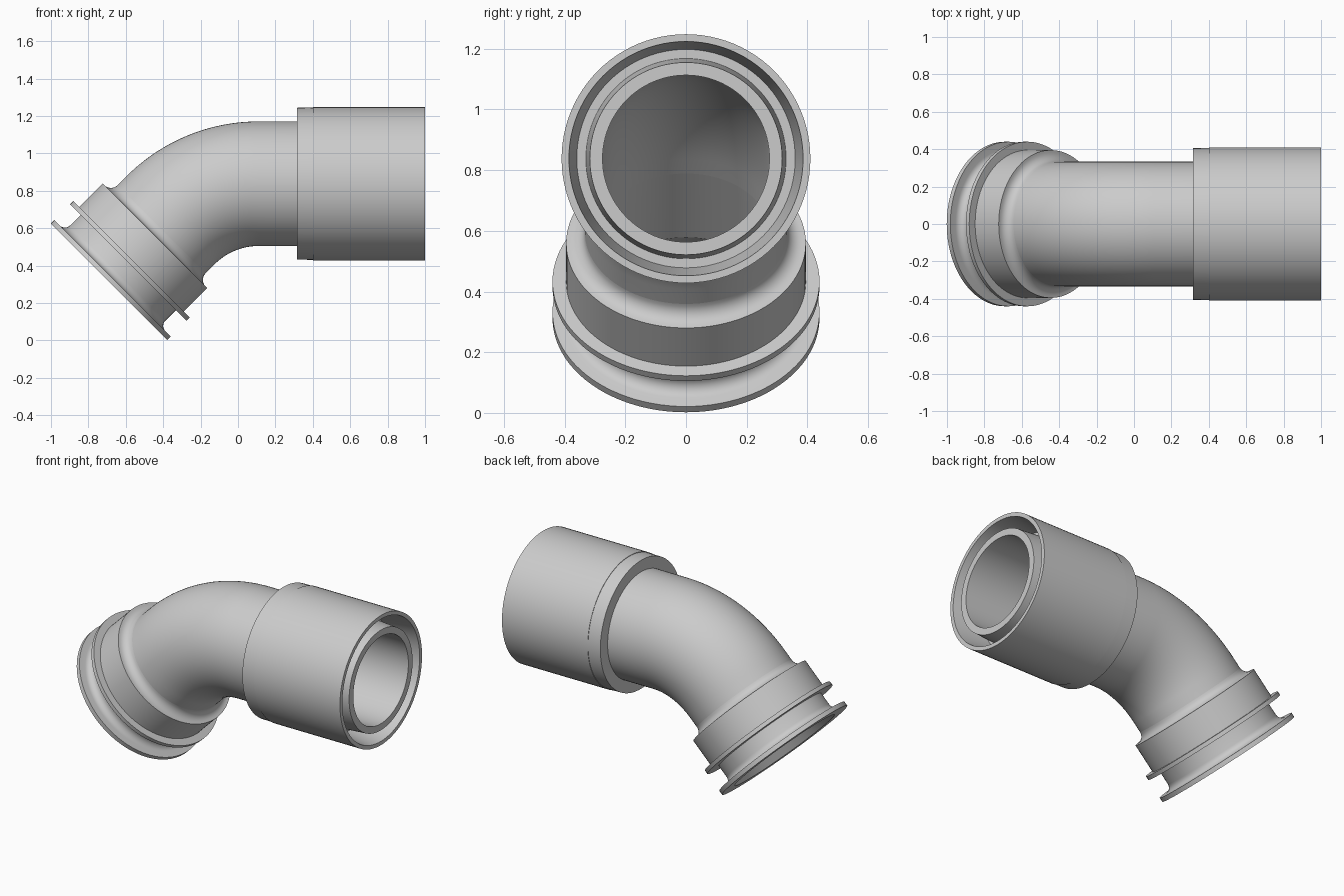
import bpy, bmesh
from math import sin, cos, pi
from mathutils import Vector

if "Cube" in bpy.data.objects:
    bpy.data.objects.remove(bpy.data.objects["Cube"])

# Centreline: straight neck, 45 degree bend, straight socket run
AXIS_Z, BEND_X, BEND_R, NECK = 0.838, 0.111, 0.667, 0.466
ARC = BEND_R * pi / 4
SEGMENTS = 96
BORE, PIPE = 0.275, 0.333

grey = bpy.data.materials.new("light_grey")
grey.use_nodes = True
grey.diffuse_color = (0.6, 0.6, 0.6, 1)
grey.node_tree.nodes["Principled BSDF"].inputs["Base Color"].default_value = (0.6, 0.6, 0.6, 1)


def frame(s):
    """Centre and in-plane normal at distance s from the flange face."""
    turn = pi / 4 - min(max(s - NECK, 0), ARC) / BEND_R
    normal = Vector((-sin(turn), 0, cos(turn)))
    along = Vector((cos(turn), 0, sin(turn)))
    centre = Vector((BEND_X, 0, AXIS_Z - BEND_R)) + BEND_R * normal
    return centre + along * (min(s - NECK, 0) + max(s - NECK - ARC, 0)), normal


def at_x(x):
    return NECK + ARC + x - BEND_X


def fillet(s, r, size, a0, a1, steps=7):
    """Arc of profile points around (s, r)."""
    angles = [a0 + (a1 - a0) * i / steps for i in range(steps + 1)]
    return [(s + size * cos(a), r + size * sin(a)) for a in angles]


def sweep(name, profile):
    """Turn a closed (distance, radius) profile around the centreline."""
    bm = bmesh.new()
    rings = []
    for s, r in profile:
        c, n = frame(s)
        rings.append([bm.verts.new(c + r * (cos(a) * n + sin(a) * Vector((0, 1, 0))))
                      for a in (2 * pi * i / SEGMENTS for i in range(SEGMENTS))])
    for k, ring in enumerate(rings):
        nxt = rings[(k + 1) % len(rings)]
        for i in range(SEGMENTS):
            j = (i + 1) % SEGMENTS
            bm.faces.new((ring[i], ring[j], nxt[j], nxt[i]))
    bmesh.ops.recalc_face_normals(bm, faces=bm.faces)
    mesh = bpy.data.meshes.new(name)
    bm.to_mesh(mesh)
    bm.free()
    mesh.materials.append(grey)
    ob = bpy.data.objects.new(name, mesh)
    bpy.context.collection.objects.link(ob)
    bpy.ops.object.select_all(action='DESELECT')
    ob.select_set(True)
    bpy.context.view_layer.objects.active = ob
    bpy.ops.object.shade_smooth_by_angle(angle=pi / 7)


# Flanged end: two rims, a groove, a collar and a fillet down to the pipe
sweep("flanged_end",
      [(0, 0.35), (0, 0.44), (0.027, 0.44)]
      + fillet(0.067, 0.4, 0.04, pi, 1.5 * pi)
      + [(0.146, 0.36), (0.146, 0.44), (0.17, 0.44), (0.17, 0.395), (0.348, 0.395)]
      + fillet(0.398, PIPE + 0.05, 0.05, pi, 1.5 * pi)
      + [(0.398, BORE), (0.09, BORE + 0.01)])

# Bent pipe: outer wall one way, bore back the other way
stations = [0.398] + [NECK + ARC * i / 24 for i in range(25)] + [at_x(0.315)]
sweep("bent_pipe", [(s, PIPE) for s in stations] + [(s, BORE) for s in reversed(stations)])

# Socket: shell with a shallow step, and a tapered pocket around the inner sleeve
sweep("socket", [(at_x(x), r) for x, r in (
    (0.315, BORE), (0.315, 0.406), (0.4, 0.407), (0.4, 0.41), (1, 0.41),
    (1, 0.386), (0.8, 0.36), (0.8, 0.33), (0.999, 0.317), (0.999, BORE))])
